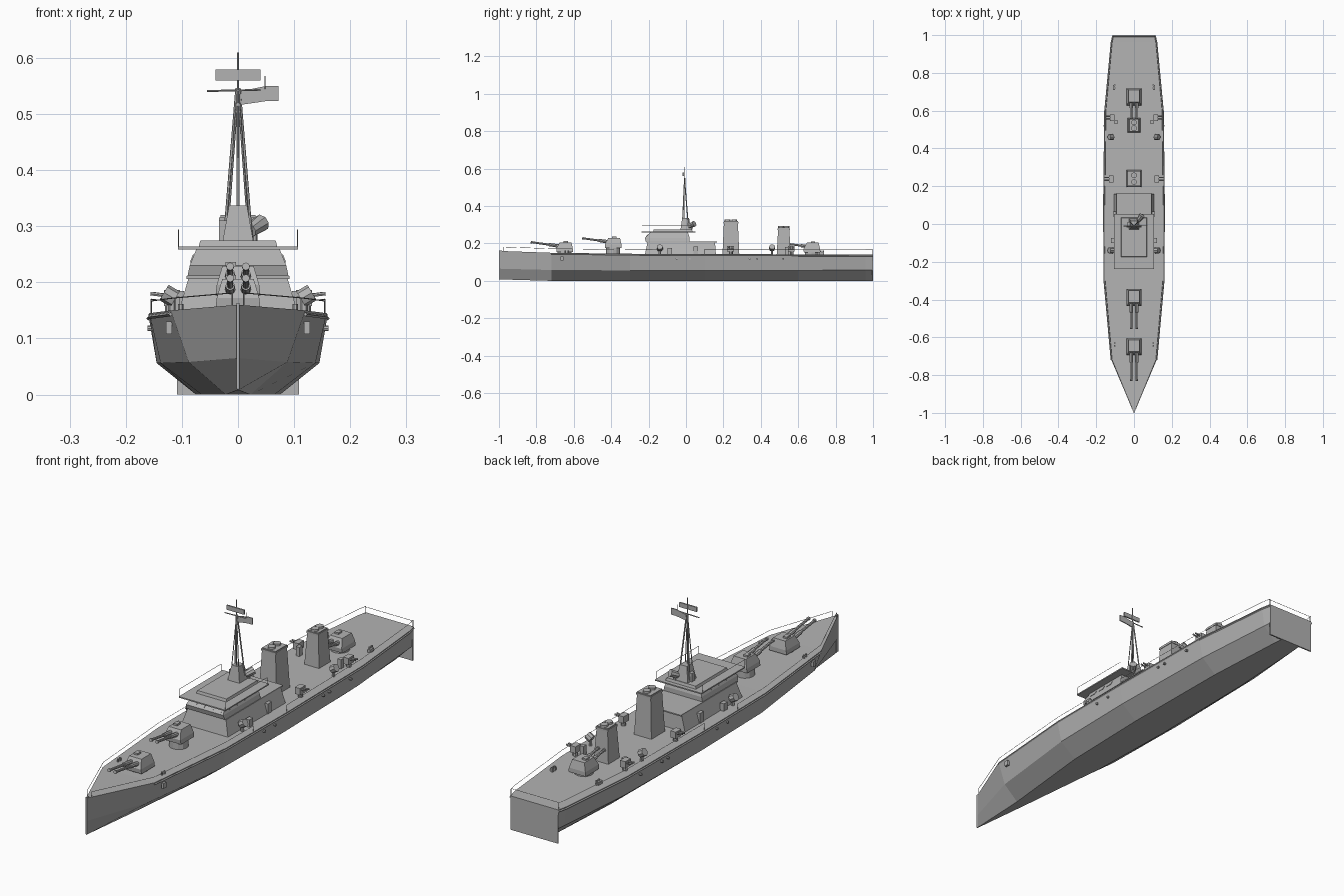
import bpy, bmesh, math
from mathutils import Vector

if "Cube" in bpy.data.objects:
    bpy.data.objects.remove(bpy.data.objects["Cube"])

grey = bpy.data.materials.new("naval grey")
grey.diffuse_color = (0.45, 0.45, 0.45, 1)
grey.use_nodes = True
grey.node_tree.nodes["Principled BSDF"].inputs["Base Color"].default_value = grey.diffuse_color


def finish(name, bm):
    bmesh.ops.recalc_face_normals(bm, faces=bm.faces)
    me = bpy.data.meshes.new(name)
    bm.to_mesh(me)
    bm.free()
    me.materials.append(grey)
    ob = bpy.data.objects.new(name, me)
    bpy.context.collection.objects.link(ob)
    return ob


def loft(bm, rings, cap=True):
    vs = [[bm.verts.new(p) for p in r] for r in rings]
    n = len(vs[0])
    for a, b in zip(vs, vs[1:]):
        for i in range(n):
            bm.faces.new((a[i], a[(i + 1) % n], b[(i + 1) % n], b[i]))
    if cap:
        bm.faces.new(vs[0])
        bm.faces.new(vs[-1])


def rect(x0, x1, y0, y1, z):
    return [(x0, y0, z), (x1, y0, z), (x1, y1, z), (x0, y1, z)]


def add_box(bm, x0, x1, y0, y1, z0, z1):
    loft(bm, [rect(x0, x1, y0, y1, z0), rect(x0, x1, y0, y1, z1)])


def add_rod(bm, a, b, r, r2=None, n=6):
    a, b = Vector(a), Vector(b)
    q = (b - a).to_track_quat('Z', 'Y')
    ring = lambda c, rad: [c + q @ Vector((rad * math.cos(t), rad * math.sin(t), 0))
                           for t in (2 * math.pi * i / n for i in range(n))]
    loft(bm, [ring(a, r), ring(b, r if r2 is None else r2)])


def block(name, *rings):
    bm = bmesh.new()
    loft(bm, [rect(*r) for r in rings])
    return finish(name, bm)


def rail(name, pts, h, r=0.001):
    bm = bmesh.new()
    top = [Vector(p) + Vector((0, 0, h)) for p in pts]
    for a, b in zip(top, top[1:]):
        add_rod(bm, a, b, r, n=4)
    for i in (0, -1):
        add_rod(bm, pts[i], top[i], r, n=4)
    return finish(name, bm)


# Hull stations: y, deck half width, deck z, chine half width, chine z, bottom half width, bottom z
ST = [(-1, .001, .160, .001, .065, .001, .008), (-.72, .12, .150, .088, .058, .022, 0),
      (-.3, .158, .145, .138, .056, .065, 0), (.1, .160, .143, .145, .056, .075, 0),
      (.6, .154, .142, .136, .056, .07, 0), (.96, .120, .141, .108, .058, .05, 0),
      (.998, .112, .141, .104, .058, .045, 0)]
bm = bmesh.new()
loft(bm, [[(-d, y, dz), (-c, y, cz), (-k, y, kz), (k, y, kz), (c, y, cz), (d, y, dz)]
          for y, d, dz, c, cz, k, kz in ST])
finish("hull", bm)

# Transom plate and bow stem
block("transom", (-.109, .109, .994, 1, 0), (-.109, .109, .994, 1, .141))
block("stem", (-.003, .003, -1, -.985, .01), (-.003, .003, -1, -.985, .163))

# Rubbing strake and rails along the deck edge
for s, side in ((1, "right"), (-1, "left")):
    edge = [(s * t[1], t[0], t[2]) for t in ST]
    bm = bmesh.new()
    for a, b in zip(edge[1:], edge[2:]):
        add_rod(bm, Vector(a) - Vector((0, 0, .007)), Vector(b) - Vector((0, 0, .007)), .0035, n=4)
    finish("strake_" + side, bm)
    inner = [(x * .97, y, z) for x, y, z in edge]
    bow = Vector(inner[0]).lerp(Vector(inner[1]), .08)
    rail("fore_rail_" + side, [bow] + inner[1:3] + [(s * .154, -.12, .144)], .022)
    rail("aft_rail_" + side, [(s * .155, .1, .143)] + inner[4:], .027)
rail("stern_rail", [(-.108, .992, .141), (.108, .992, .141)], .027)

# Superstructure
block("deckhouse", (-.108, .108, -.22, .16, .14), (-.088, .088, -.205, .155, .208))
block("deckhouse_roof", (-.092, .092, -.21, .165, .206), (-.092, .092, -.21, .165, .211))
block("wheelhouse", (-.09, .09, -.215, .02, .211), (-.086, .086, -.22, .02, .23),
      (-.074, .074, -.19, .01, .26))
block("bridge_roof", (-.107, .107, -.237, .052, .259), (-.107, .107, -.237, .052, .264))
block("upper_platform", (-.07, .07, -.175, .035, .264), (-.067, .067, -.172, .032, .275))
rail("bridge_rail_left", [(-.106, .04, .264), (-.106, -.235, .264)], .03)
rail("bridge_rail_right", [(.106, .04, .264), (.106, -.235, .264)], .03)

# Bridge windows, thin plates on the sloping front and sides
bm = bmesh.new()
for cx in (-.057, -.02, .02, .057):
    loft(bm, [[(cx + dx, y + off, z) for dx, y, z in
               ((-.015, -.212, .235), (.015, -.212, .235), (.015, -.1975, .25), (-.015, -.1975, .25))]
              for off in (-.004, .004)])
for s in (1, -1):
    for cy in (-.16, -.11, -.06):
        loft(bm, [[(s * (x + off), cy + dy, z) for dy, x, z in
                   ((-.015, .084, .235), (.015, .084, .235), (.015, .078, .25), (-.015, .078, .25))]
                  for off in (-.003, .002)])
finish("bridge_windows", bm)

# Funnels with caps
for name, y0, y1, z1, w in (("forward_funnel", .195, .285, .32, .04), ("aft_funnel", .485, .56, .285, .034)):
    block(name, (-w, w, y0, y1, .14), (-w + .009, w - .009, y0 + .008, y1 - .008, z1))
    block(name + "_rim", (-w + .006, w - .006, y0 + .005, y1 - .005, z1 - .012),
          (-w + .006, w - .006, y0 + .005, y1 - .005, z1 - .004))
    bm = bmesh.new()
    for k in (.3, .7):
        yc = y0 + (y1 - y0) * k
        add_rod(bm, (0, yc, z1 - .01), (0, yc, z1 + .008), .015, n=12)
    finish(name + "_caps", bm)


# Twin gun turrets, all trained forward
def turret(name, y, z, reach):
    bm = bmesh.new()
    add_rod(bm, (0, y, .14), (0, y, z + .016), .037, n=12)
    loft(bm, [rect(-.04, .04, y - .042, y + .045, z + .012),
              rect(-.038, .038, y - .044, y + .045, z + .03),
              rect(-.028, .028, y - .026, y + .037, z + .064)])
    add_box(bm, -.022, -.004, y - .005, y + .018, z + .062, z + .071)
    finish(name, bm)
    bm = bmesh.new()
    for s in (1, -1):
        a = Vector((s * .014, y - .02, z + .043))
        b = Vector((s * .014, y - reach, z + .043 + (reach - .02) * .14))
        add_rod(bm, a, a.lerp(b, .4), .0095, .0085, 8)
        add_rod(bm, a, b, .006, .005, 8)
        add_rod(bm, a.lerp(b, .95), b, .007, n=8)
    finish(name + "_guns", bm)


turret("fore_turret", -.65, .142, .18)
turret("second_turret", -.39, .165, .165)
turret("aft_turret", .672, .14, .115)

# Mast with tripod legs, yard, radar and flag
block("mast_base", (-.028, .028, -.03, .03, .27), (-.016, .016, -.02, .016, .337))
bm = bmesh.new()
add_rod(bm, (0, -.01, .33), (0, -.01, .61), .003, .002)
for s in (1, -1):
    add_rod(bm, (s * .024, .014, .275), (s * .002, -.008, .545), .003)
    add_rod(bm, (s * .018, -.02, .3), (s * .002, -.01, .52), .002)
add_rod(bm, (-.055, -.01, .541), (.04, -.01, .543), .002)
add_rod(bm, (.048, -.01, .545), (.048, -.01, .568), .001, n=4)
finish("mast", bm)
block("radar", (-.04, .04, -.018, -.012, .56), (-.04, .04, -.018, -.012, .579))
bm = bmesh.new()
loft(bm, [[(.002, y, .516), (.05, y, .523), (.072, y, .523), (.072, y, .55), (.05, y, .55), (.002, y, .54)]
          for y in (-.008, -.004)])
finish("flag", bm)

# Searchlight beside the mast
bm = bmesh.new()
add_rod(bm, (.03, .03, .274), (.03, .03, .3), .005)
add_rod(bm, (.022, .018, .292), (.042, .045, .306), .012, .016, 8)
add_box(bm, -.034, -.02, -.01, .01, .274, .31)
finish("searchlight", bm)

# Deck fittings mirrored on both sides
for s, side in ((1, "right"), (-1, "left")):
    bm = bmesh.new()
    # light guns amidships and aft
    for y, x in ((.24, .12), (.565, .115)):
        add_rod(bm, (s * x, y, .14), (s * x, y, .165), .01, n=8)
        add_box(bm, s * (x - .012), s * (x + .012), y - .02, y + .016, .158, .186)
        for dy in (-.008, .006):
            add_rod(bm, (s * x, y + dy, .175), (s * (x + .036), y + dy, .18), .0035)
    finish("light_guns_" + side, bm)
    # round directors tilted outward
    bm = bmesh.new()
    for y in (-.14, .46):
        add_rod(bm, (s * .118, y, .14), (s * .118, y, .172), .007)
        add_rod(bm, (s * .112, y, .17), (s * .132, y, .182), .016, n=8)
    finish("directors_" + side, bm)
    # lockers, vents and bollards
    bm = bmesh.new()
    add_box(bm, s * .104, s * .122, -.1, -.075, .14, .175)
    add_box(bm, s * .088, s * .104, .53, .55, .14, .18)
    add_box(bm, s * .1, s * .112, .71, .735, .14, .155)
    add_box(bm, s * .096, s * .11, .04, .065, .14, .185)
    for y in (-.645, -.63, .72, .735):
        add_rod(bm, (s * .102, y, .14), (s * .102, y, .161), .0045)
    finish("lockers_and_bollards_" + side, bm)
    # anchor and side scuttles
    bm = bmesh.new()
    add_box(bm, s * .118, s * .128, -.672, -.655, .108, .13)
    for y in (-.05, .02, .34, .38, .52):
        add_rod(bm, (s * .15, y, .118), (s * .161, y, .118), .005, n=8)
    finish("hull_fittings_" + side, bm)
